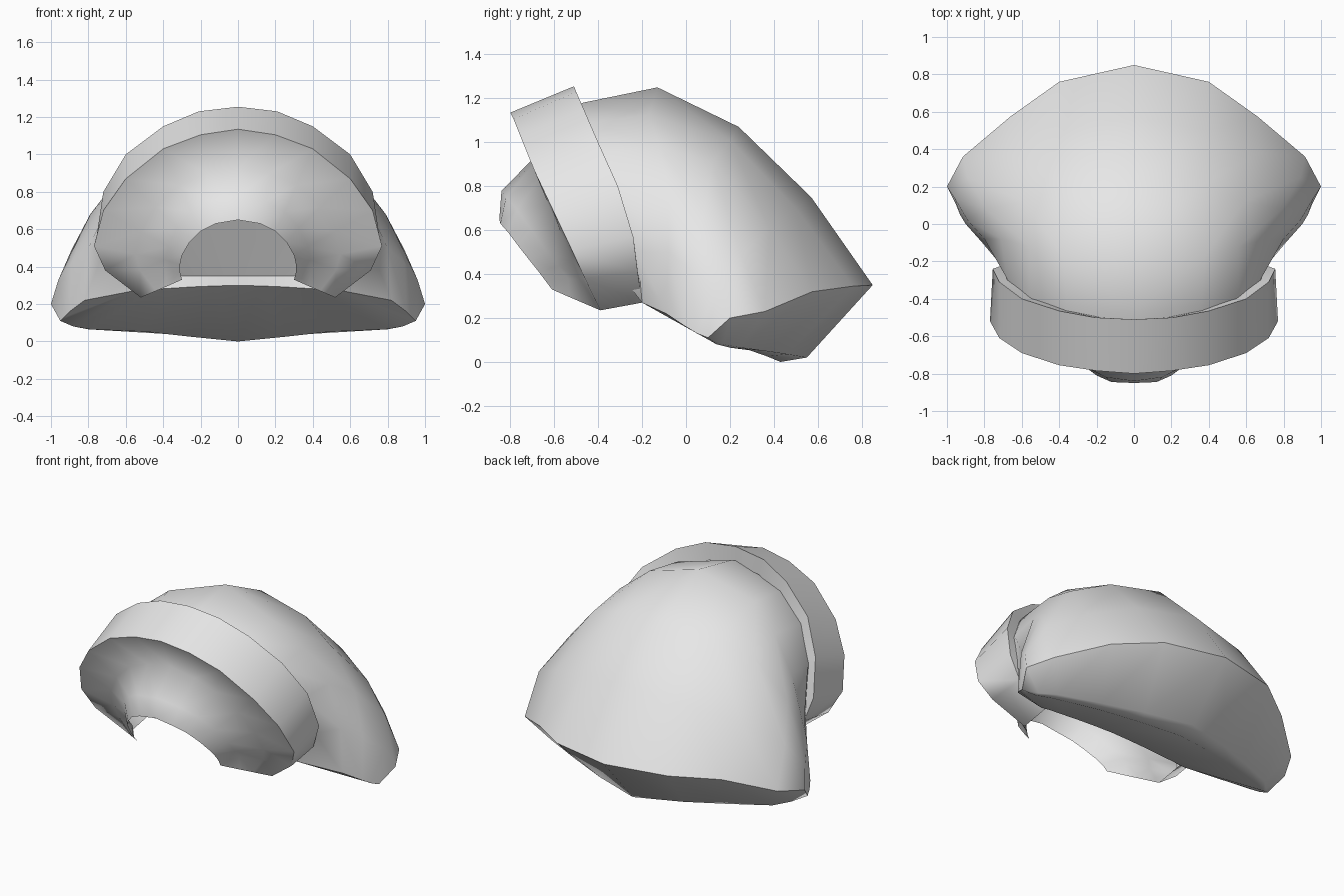
import bpy, bmesh, math

if "Cube" in bpy.data.objects:
    bpy.data.objects.remove(bpy.data.objects["Cube"])

grey = bpy.data.materials.new("light_grey")
grey.diffuse_color = (0.8, 0.8, 0.8, 1)
grey.use_nodes = True
grey.node_tree.nodes["Principled BSDF"].inputs["Base Color"].default_value = grey.diffuse_color


def lerp(a, b, t):
    return tuple(p + (q - p) * t for p, q in zip(a, b))


def half_shell(name, rows, angle, extra=()):
    """Skin rows of points (centre line to +x side), then mirror across x."""
    bm = bmesh.new()
    v = [[bm.verts.new(p) for p in row] for row in rows]
    for a, b in zip(v, v[1:]):
        for i in range(len(a) - 1):
            bm.faces.new((a[i], a[i + 1], b[i + 1], b[i]))
    for pts in extra:
        bm.faces.new([bm.verts.new(p) for p in pts])
    bmesh.ops.remove_doubles(bm, verts=bm.verts, dist=0.0005)
    me = bpy.data.meshes.new(name)
    bm.to_mesh(me)
    bm.free()
    me.materials.append(grey)
    ob = bpy.data.objects.new(name, me)
    bpy.context.collection.objects.link(ob)
    bpy.ops.object.select_all(action='DESELECT')
    ob.select_set(True)
    bpy.context.view_layer.objects.active = ob
    bpy.ops.object.shade_smooth_by_angle(angle=math.radians(angle))
    m = ob.modifiers.new("mirror", 'MIRROR')
    m.use_clip = True
    m.merge_threshold = 0.002
    return ob


# Flared hood body: sections from the neck back to the wide rim
neck = [(0, -.47, 1.18), (.36, -.43, 1.09), (.56, -.37, .95),
        (.68, -.29, .75), (.71, -.22, .5), (.56, -.2, .27)]
crown = [(0, -.13, 1.25), (.38, -.17, 1.125), (.56, -.12, .98),
         (.71, -.08, .77), (.8, -.08, .5), (.82, -.09, .22)]
back = [(0, .24, 1.07), (.35, .2, 1.01), (.59, .12, .91),
        (.79, .08, .68), (.89, .02, .42), (.9, 0, .16)]
skirt = [(0, .57, .75), (.4, .5, .7), (.67, .38, .61),
         (.89, .25, .49), (.96, .14, .33), (.93, .05, .13)]
rim = [(0, .85, .35), (.4, .76, .345), (.66, .575, .32),
       (.915, .36, .23), (1, .2, .2), (.95, .1, .11)]
# Front of the neck tucked inside the collar
tuck = [(x * .97, y - .12, z - .05) for x, y, z in neck[:-1]] + [neck[-1]]
# Sloped end under the rim, then the underside and the front lip
end_edge = [(0, .55, .02), (.3, .46, .035), (.55, .36, .05),
            (.8, .25, .065), (.88, .17, .08), rim[-1]]
low_edge = [(0, .43, 0), (.25, .37, .025), (.5, .29, .053),
            (.79, .2, .065), (.88, .14, .08), rim[-1]]
lip = [(x, -.2, z) for x, z in ((0, .3), (.12, .297), (.24, .292), (.35, .285), (.46, .278))]
wall = [(p[0], -.13, .35) for p in lip]
lip.append(neck[-1])
wall.append(neck[-1])
sections = [tuck, neck, crown, back, skirt, rim, end_edge, low_edge, lip, wall, tuck]
side_gap = [s[-1] for s in (rim, skirt, back, crown, neck)]
half_shell("hood_body", sections, 50, [side_gap])

# Tilted collar band with a concave front face that flares out to the arched hole
outer = [(0, -.8, 1.135), (.2, -.785, 1.105), (.4, -.755, 1.03), (.6, -.69, .87),
         (.72, -.61, .7), (.77, -.52, .51), (.71, -.46, .38), (.52, -.39, .235)]
rear = [(0, -.51, 1.255), (.21, -.5, 1.23), (.4, -.465, 1.15), (.6, -.4, 1.0),
        (.72, -.31, .8), (.755, -.24, .57), (.7, -.22, .41), (.52, -.2, .27)]
hole = [(0, -.85, .65), (.12, -.845, .63), (.2, -.81, .59), (.26, -.765, .53),
        (.3, -.71, .46), (.31, -.67, .41), (.31, -.64, .37), (.3, -.61, .33)]
horn, dish = [], []
for i, (h, o) in enumerate(zip(hole, outer)):
    t = i / 7
    p = (h[0] * 1.25, h[1] + .01 + .11 * t, .35 + (h[2] - .35) * 1.43)
    if i == 7:
        p = (.38, -.53, .295)
    horn.append(p)
    q = lerp(p, o, .42)
    dish.append((q[0], q[1] + .13 * (1 - t), q[2]))
inset = [(x * .86, y, .45 + (z - .45) * .86) for x, y, z in rear]
half_shell("collar", [hole, horn, dish, outer, rear, inset], 72)
